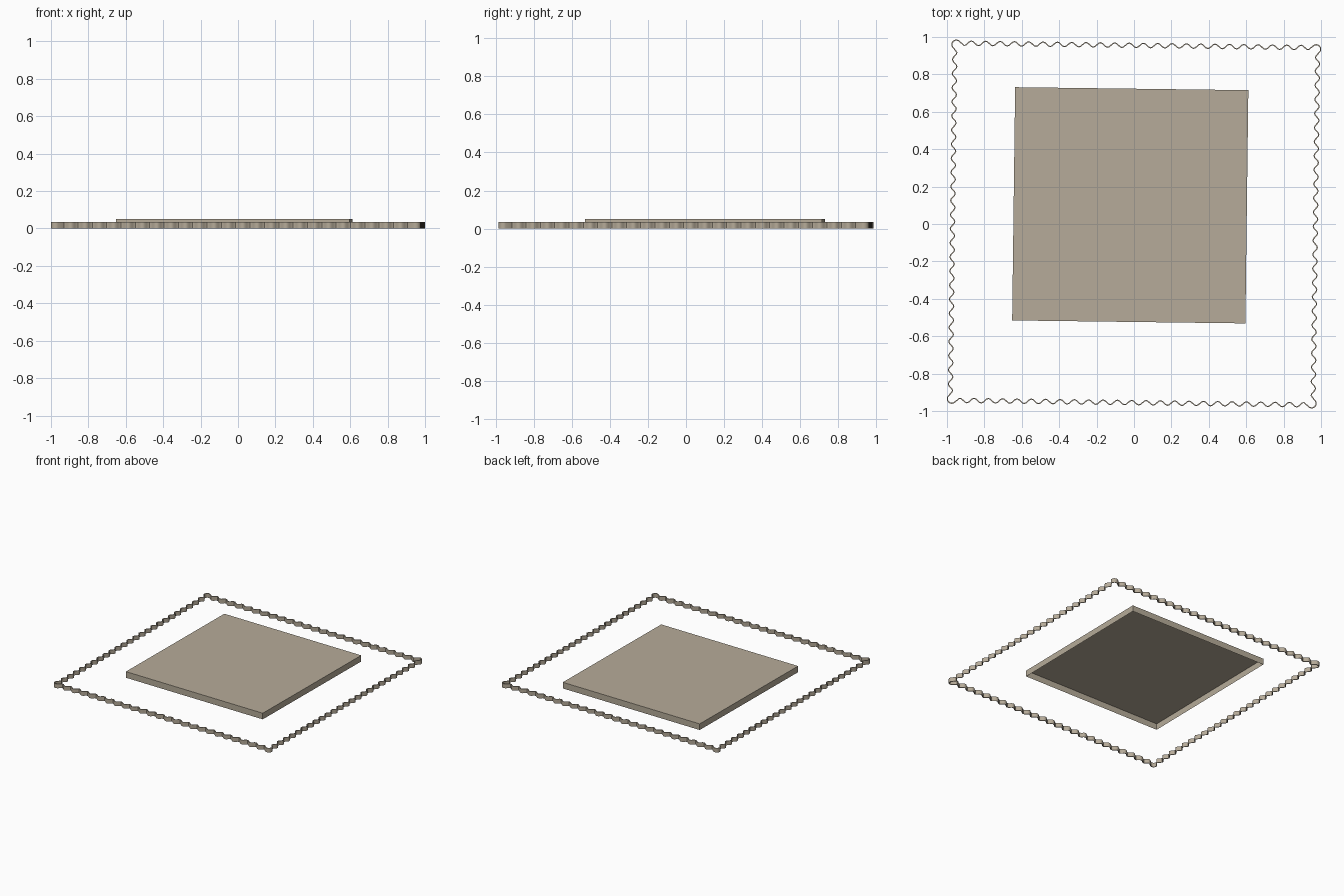
import bpy, bmesh, math
from mathutils import Matrix, Vector

if "Cube" in bpy.data.objects:
    bpy.data.objects.remove(bpy.data.objects["Cube"])

TILT = math.radians(-0.73)
W, H = 0.970, 0.955      # mean half extents of the wavy wall
AMP, WAVES, INSET = 0.012, 24, 0.05
HEIGHT, THICK = 0.035, 0.006


def finish(name, bm):
    bmesh.ops.recalc_face_normals(bm, faces=bm.faces)
    me = bpy.data.meshes.new(name)
    bm.to_mesh(me)
    bm.free()
    ob = bpy.data.objects.new(name, me)
    bpy.context.collection.objects.link(ob)
    mat = bpy.data.materials.get("stone") or bpy.data.materials.new("stone")
    mat.diffuse_color = (0.47, 0.41, 0.32, 1)
    mat.use_nodes = True
    mat.node_tree.nodes["Principled BSDF"].inputs["Base Color"].default_value = mat.diffuse_color
    me.materials.append(mat)
    return ob


# Corrugated wall centre line: four wavy sides with a round bulb at each corner
path = []
for k in range(4):
    along, out = (H, W) if k % 2 == 0 else (W, H)
    turn = Matrix.Rotation(k * math.pi / 2, 2)
    run = along - INSET
    steps = WAVES * 8
    for i in range(steps + 1):
        t = i / steps
        off = -AMP * math.cos(t * WAVES * 2 * math.pi)
        path.append(turn @ Vector((out + off, -run + 2 * run * t)))
    for i in range(9):
        a = math.radians(-25 + 140 * i / 8)
        path.append(turn @ Vector((out - 0.008 + 0.024 * math.cos(a),
                                   along - 0.008 + 0.024 * math.sin(a))))

# Wall ribbon with thickness, swept along the closed path
bm = bmesh.new()
rot = Matrix.Rotation(TILT, 4, 'Z')
n = len(path)
rings = []
for i, p in enumerate(path):
    d = (path[(i + 1) % n] - path[i - 1]).normalized()
    nrm = Vector((d.y, -d.x)) * THICK / 2
    rings.append([bm.verts.new(rot @ Vector((q.x, q.y, z)))
                  for q, z in ((p + nrm, 0), (p + nrm, HEIGHT), (p - nrm, HEIGHT), (p - nrm, 0))])
for i in range(n):
    a, b = rings[i], rings[(i + 1) % n]
    for j in range(4):
        bm.faces.new((a[j], b[j], b[(j + 1) % 4], a[(j + 1) % 4]))
wall = finish("corrugated_wall", bm)
for p in wall.data.polygons:
    p.use_smooth = True
wall.data.set_sharp_from_angle(angle=math.radians(40))

# Building slab: a shell open underneath
bm = bmesh.new()
bmesh.ops.create_cube(bm, size=1, matrix=Matrix.Translation((-0.02, 0.10, 0.025)) @ rot
                      @ Matrix.Diagonal((1.247, 1.247, 0.05, 1)))
bmesh.ops.recalc_face_normals(bm, faces=bm.faces)
bottom = [f for f in bm.faces if f.normal.z < -0.9]
bmesh.ops.delete(bm, geom=bottom, context='FACES_ONLY')
finish("building_slab", bm)
